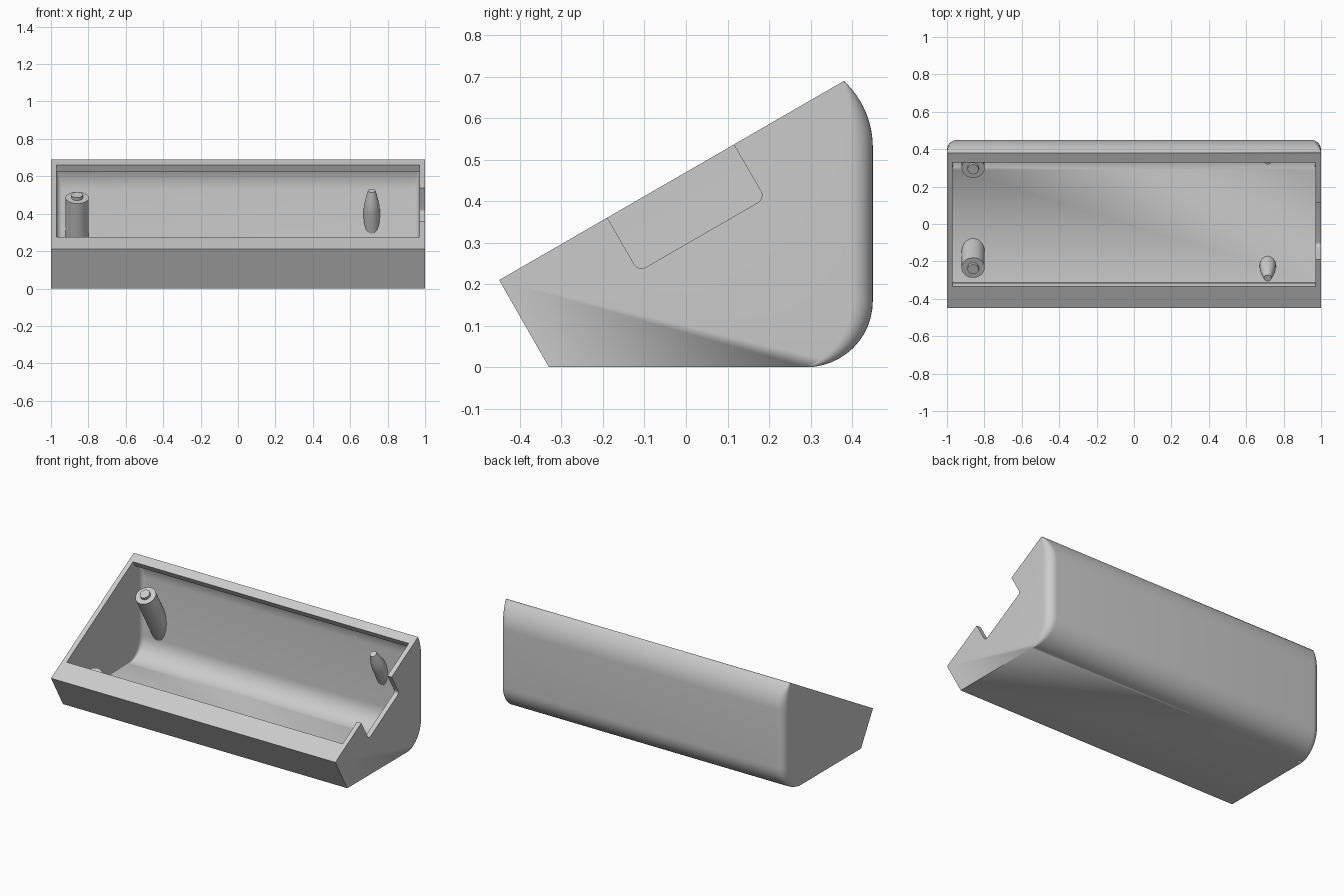
import bpy, bmesh
from math import sin, cos, radians, pi
from mathutils import Matrix, Vector

cube = bpy.data.objects.get("Cube")
if cube:
    bpy.data.objects.remove(cube, do_unlink=True)

TILT = radians(30)
grey = bpy.data.materials.new("plain grey")
grey.use_nodes = True
grey.diffuse_color = (0.6, 0.6, 0.6, 1)
grey.node_tree.nodes["Principled BSDF"].inputs["Base Color"].default_value = (0.6, 0.6, 0.6, 1)


def on_slope(s, d):
    """Point s along the sloping rim plane and d below it, as (y, z)."""
    return (s * cos(TILT) + d * sin(TILT), 0.47 + s * sin(TILT) - d * cos(TILT))


def finish(bm, name):
    bmesh.ops.recalc_face_normals(bm, faces=bm.faces)
    mesh = bpy.data.meshes.new(name)
    bm.to_mesh(mesh)
    bm.free()
    mesh.materials.append(grey)
    ob = bpy.data.objects.new(name, mesh)
    bpy.context.collection.objects.link(ob)
    return ob


def activate(ob):
    bpy.ops.object.select_all(action='DESELECT')
    ob.select_set(True)
    bpy.context.view_layer.objects.active = ob


def back_curve(wall, fillet, end_angle, steps=12):
    """Rounded back of the case, (y, z, end fillet), inset by the wall thickness."""
    pts = []
    for i in range(steps + 1):
        a = pi / 2 * i / steps
        r = 0.16 - wall
        pts.append((0.29 + r * sin(a), 0.16 - r * cos(a), fillet * sin(a)))
    for i in range(steps + 1):
        t = i / steps
        a = radians(end_angle) * t
        r = 0.218 - wall
        pts.append((0.232 + r * cos(a), 0.53 + r * sin(a), fillet * (1 - t * t)))
    return pts


def extrude_profile(name, profile, half, x=0.0, steps=8):
    """Prism along x whose ends are rounded by the fillet stored at each point."""
    bm = bmesh.new()
    rows = []
    n = len(profile)
    for i, (y, z, r) in enumerate(profile):
        y0, z0, _ = profile[i - 1]
        y1, z1, _ = profile[(i + 1) % n]
        out = Vector((z1 - z0, y0 - y1)).normalized()
        half_row = []
        for k in range(steps + 1):
            a = pi / 2 * k / steps
            inset = r * (1 - sin(a))
            half_row.append((half - r + r * cos(a), y - out.x * inset, z - out.y * inset))
        full = half_row + [(-p[0], p[1], p[2]) for p in reversed(half_row)]
        rows.append([bm.verts.new((p[0] + x, p[1], p[2])) for p in full])
    for i, row in enumerate(rows):
        nxt = rows[(i + 1) % n]
        for k in range(len(row) - 1):
            bm.faces.new((row[k], row[k + 1], nxt[k + 1], nxt[k]))
    bm.faces.new([r[0] for r in rows])
    bm.faces.new([r[-1] for r in rows])
    bmesh.ops.remove_doubles(bm, verts=bm.verts, dist=1e-5)
    return finish(bm, name)


# Solid case: sloping front, flat base, rounded back
case = extrude_profile(
    "case_shell",
    [(-0.45, 0.21, 0), (-0.33, 0, 0)] + back_curve(0, 0.055, 46.9)
    + [(*on_slope(0.4395, 0), 0)], 1.0)

# Hollow inside with an overhanging lip around the opening
lip = [(0.381, 0.04), (0.381, -0.05), (-0.387, -0.05), (-0.387, 0.04), (-0.485, 0.04)]
cavity = extrude_profile(
    "cavity_cutter",
    [(-0.312, 0.03, 0)] + back_curve(0.03, 0.03, 37.2)
    + [(*on_slope(s, d), 0) for s, d in lip], 0.97)

# Notch through one end wall, with rounded lower corners
notch_sd = [(-0.219, -0.05)]
for centre, start in ((-0.199, 180), (0.113, 90)):
    for i in range(7):
        a = radians(start - 15 * i)
        notch_sd.append((centre + 0.02 * cos(a), 0.13 + 0.02 * sin(a)))
notch_sd.append((0.133, -0.05))
notch = extrude_profile("notch_cutter", [(*on_slope(s, d), 0) for s, d in notch_sd], 0.1, 1.0)

for cutter in (cavity, notch):
    cutter.hide_render = True
    activate(case)
    mod = case.modifiers.new("cut", 'BOOLEAN')
    mod.operation = 'DIFFERENCE'
    mod.solver = 'EXACT'
    mod.object = cutter
    bpy.ops.object.modifier_apply(modifier=mod.name)
    bpy.data.objects.remove(cutter, do_unlink=True)


def pin(name, outline, x, s, d, at_back):
    """Turned pin square to the rim plane, trimmed inside the wall it grows from."""
    bm = bmesh.new()
    verts = [bm.verts.new((r, 0, h)) for r, h in outline]
    edges = [bm.edges.new(pair) for pair in zip(verts, verts[1:])]
    bmesh.ops.spin(bm, geom=verts + edges, axis=(0, 0, 1), cent=(0, 0, 0),
                   angle=2 * pi, steps=32)
    bmesh.ops.remove_doubles(bm, verts=bm.verts, dist=1e-5)
    bm.transform(Matrix.Translation((x, *on_slope(s, d))) @ Matrix.Rotation(TILT, 4, 'X'))
    co, no = ((0, 0.435, 0), (0, 1, 0)) if at_back else ((0, 0, 0.015), (0, 0, -1))
    bmesh.ops.bisect_plane(bm, geom=bm.verts[:] + bm.edges[:] + bm.faces[:],
                           plane_co=co, plane_no=no, clear_outer=True)
    return finish(bm, name)


# Stepped posts on one side, tapered pegs on the other
POST = [(0, 0.018), (0.03, 0.018), (0.03, 0), (0.062, 0), (0.062, -0.6)]
PEG = [(0, 0), (0.02, 0), (0.033, -0.05), (0.041, -0.09), (0.043, -0.115), (0.043, -0.6)]
parts = [
    case,
    pin("front_post", POST, -0.86, -0.349, 0.137, False),
    pin("back_post", POST, -0.86, 0.268, 0.137, True),
    pin("front_peg", PEG, 0.715, -0.412, 0.135, False),
    pin("back_peg", PEG, 0.715, 0.318, 0.122, True),
]
for ob in parts:
    activate(ob)
    bpy.ops.object.shade_smooth_by_angle(angle=radians(25))
